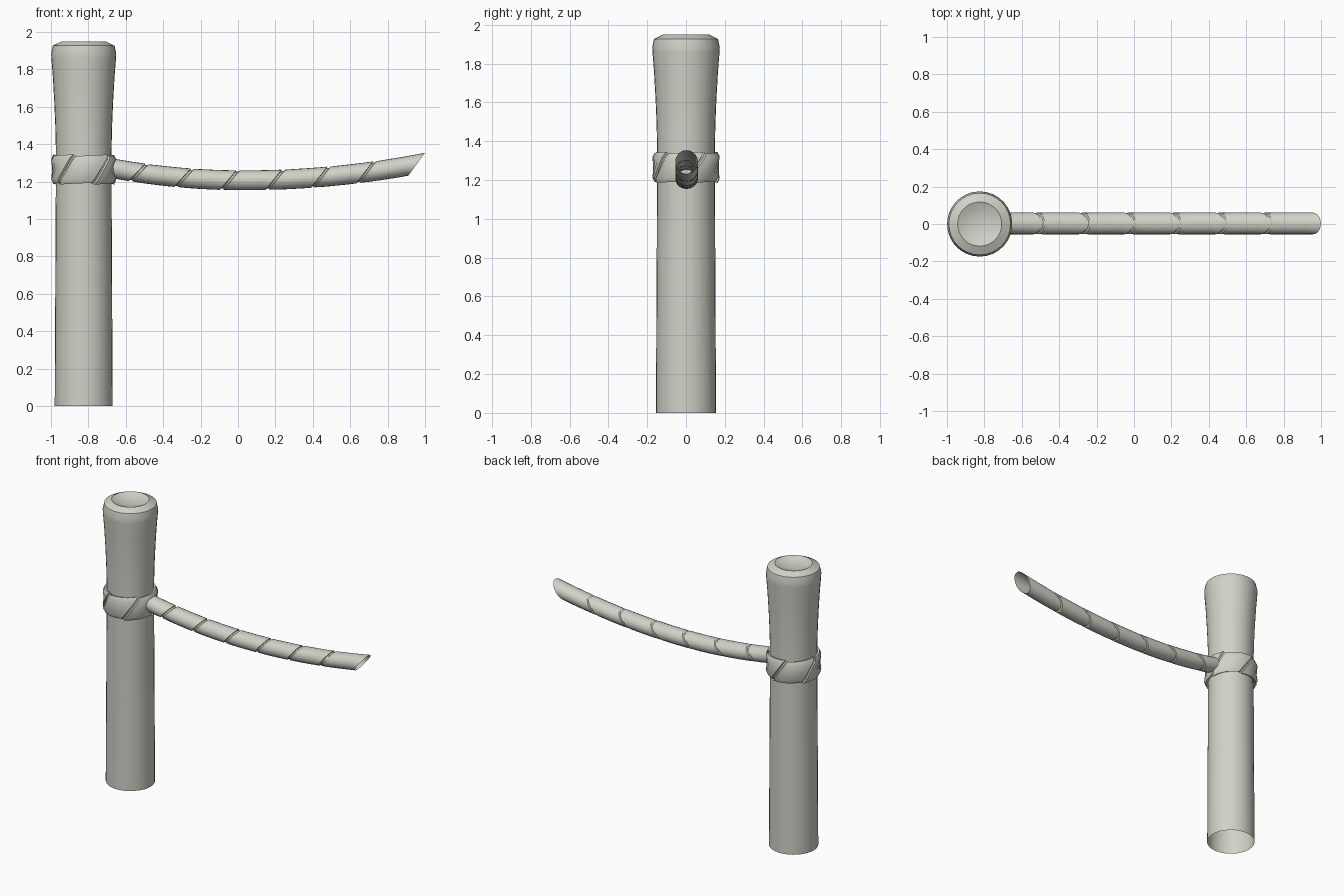
import bpy, bmesh, math

if "Cube" in bpy.data.objects:
    bpy.data.objects.remove(bpy.data.objects["Cube"])

POST_X = -0.825

# One pale stone grey for everything
grey = bpy.data.materials.new("pale_grey")
grey.use_nodes = True
grey.diffuse_color = (0.64, 0.64, 0.58, 1)
bsdf = next(n for n in grey.node_tree.nodes if n.type == "BSDF_PRINCIPLED")
bsdf.inputs["Base Color"].default_value = grey.diffuse_color
bsdf.inputs["Roughness"].default_value = 0.8


def loft(name, rings, closed=False, angle=30):
    """Skin a list of equal point rings; a closed loft joins last to first."""
    bm = bmesh.new()
    loops = [[bm.verts.new(p) for p in ring] for ring in rings]
    pairs = list(zip(loops, loops[1:]))
    if closed:
        pairs.append((loops[-1], loops[0]))
    for a, b in pairs:
        for i in range(len(a)):
            j = (i + 1) % len(a)
            bm.faces.new((a[i], a[j], b[j], b[i]))
    bmesh.ops.remove_doubles(bm, verts=bm.verts, dist=0.0001)
    bmesh.ops.recalc_face_normals(bm, faces=bm.faces)
    mesh = bpy.data.meshes.new(name)
    bm.to_mesh(mesh)
    bm.free()
    mesh.materials.append(grey)
    obj = bpy.data.objects.new(name, mesh)
    bpy.context.collection.objects.link(obj)
    bpy.ops.object.select_all(action="DESELECT")
    bpy.context.view_layer.objects.active = obj
    obj.select_set(True)
    bpy.ops.object.shade_smooth_by_angle(angle=math.radians(angle))
    return obj


def circle(r, z, sides=32):
    steps = [2 * math.pi * i / sides for i in range(sides)]
    return [(POST_X + r * math.cos(t), r * math.sin(t), z) for t in steps]


# Post: open at the foot, flared head, chamfered rim and shallow dished top
profile = [(0.155, 0), (0.149, 1.2), (0.149, 1.38), (0.152, 1.5), (0.157, 1.62),
           (0.165, 1.76), (0.173, 1.86), (0.174, 1.885), (0.165, 1.927),
           (0.118, 1.95), (0.085, 1.936), (0.045, 1.927), (0, 1.924)]
loft("post", [circle(r, z) for r, z in profile], angle=24)

# Rope collar: chamfered band, cut by slanted grooves into five strands
STRANDS = 5
band = [(0.147, 1.197), (0.163, 1.189), (0.174, 1.212),
        (0.174, 1.318), (0.163, 1.341), (0.147, 1.336)]
collar = []
for k in range(STRANDS):
    start = -math.pi / 2 + math.radians(36) + k * math.tau / STRANDS
    for f in [-0.04, -0.025, 0.025, 0.04] + [0.04 + 0.92 * i / 6 for i in range(1, 6)]:
        depth = 0.008 if abs(f) < 0.03 else 0
        lift = 0 if abs(f) < 0.03 else 0.005 * (2 * (f % 1) - 1)
        ring = []
        for r, z in band:
            t = start + f * math.tau / STRANDS + (z - 1.265) * 4.2
            rr = max(r - depth, 0.147)
            ring.append((POST_X + rr * math.cos(t), rr * math.sin(t), z + lift))
        collar.append(ring)
loft("rope_collar", collar, closed=True, angle=35)


# Hanging rope: open tube with slanted rings, grooved between the strands
def sag(x):
    return 1.207 + (0.13 if x < 0.03 else 0.1) * (x - 0.03) ** 2


def rope_ring(x, r, sides=20):
    ring = []
    for i in range(sides):
        t = math.tau * i / sides
        v = r * math.sin(t)
        px = x + 0.84 * v
        ring.append((px, 0.003 + 1.1 * r * math.cos(t), sag(px) + v))
    return ring


JOINT, PITCH, R = -0.53, 0.2435, 0.053
stations = [(-0.70, R), (-0.62, R)]
for k in range(6):
    x = JOINT + k * PITCH
    stations += [(x - 0.011, R), (x - 0.007, R - 0.007), (x + 0.005, R - 0.007), (x + 0.009, R - 0.001)]
    stations += [(x + PITCH * i / 4, R) for i in (1, 2, 3)]
stations.append((0.955, R))
loft("hanging_rope", [rope_ring(x, r) for x, r in stations], angle=30)
